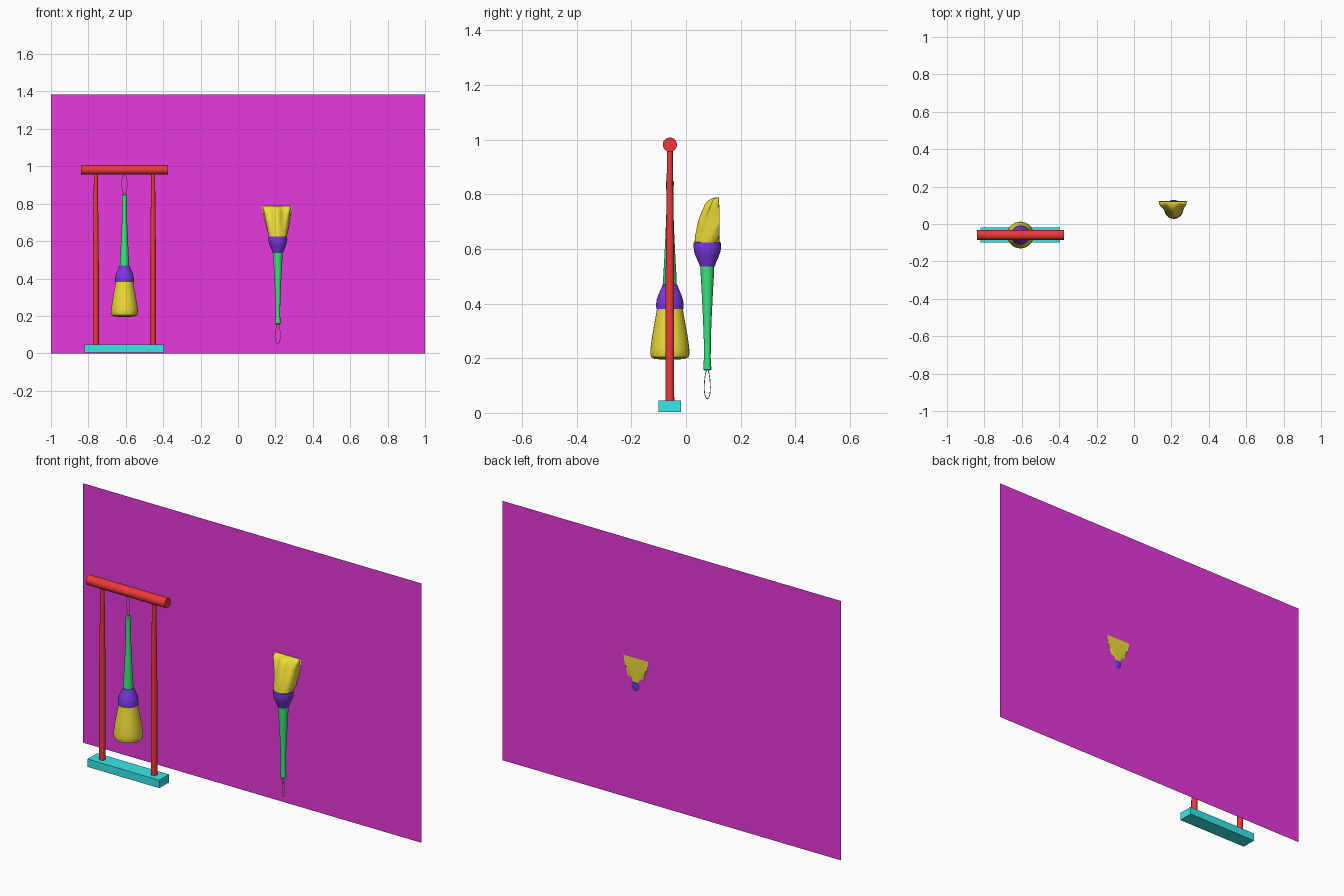
import bpy, bmesh, math
from mathutils import Matrix

if "Cube" in bpy.data.objects:
    bpy.data.objects.remove(bpy.data.objects["Cube"])


def material(name, rgb):
    m = bpy.data.materials.new(name)
    m.diffuse_color = (*rgb, 1)
    m.use_nodes = True
    m.node_tree.nodes["Principled BSDF"].inputs["Base Color"].default_value = m.diffuse_color
    return m


MAGENTA = material("wall_magenta", (0.8, 0.04, 0.72))
RED = material("frame_red", (0.85, 0.04, 0.04))
CYAN = material("base_cyan", (0.04, 0.8, 0.8))
GREEN = material("handle_green", (0.04, 0.8, 0.2))
BLUE = material("ferrule_blue", (0.2, 0.04, 0.75))
YELLOW = material("bristle_yellow", (0.85, 0.72, 0.04))


def finish(name, bm, mat, smooth=True):
    bmesh.ops.recalc_face_normals(bm, faces=bm.faces)
    me = bpy.data.meshes.new(name)
    bm.to_mesh(me)
    bm.free()
    ob = bpy.data.objects.new(name, me)
    bpy.context.collection.objects.link(ob)
    if mat:
        me.materials.append(mat)
    if smooth:
        bpy.ops.object.select_all(action='DESELECT')
        ob.select_set(True)
        bpy.context.view_layer.objects.active = ob
        bpy.ops.object.shade_smooth_by_angle(angle=math.radians(40))
    return ob


def loft(name, rings, mat, matrix=Matrix()):
    """Skin a list of point rings and cap both ends."""
    bm = bmesh.new()
    rows = [[bm.verts.new(p) for p in ring] for ring in rings]
    n = len(rows[0])
    for a, b in zip(rows, rows[1:]):
        for i in range(n):
            j = (i + 1) % n
            bm.faces.new((a[i], a[j], b[j], b[i]))
    bm.faces.new(rows[0])
    bm.faces.new(rows[-1])
    bm.transform(matrix)
    return finish(name, bm, mat)


def lathe(name, profile, mat, matrix=Matrix(), n=32):
    rings = [[(r * math.cos(2 * math.pi * i / n), r * math.sin(2 * math.pi * i / n), z)
              for i in range(n)] for r, z in profile]
    return loft(name, rings, mat, matrix)


def brush(prefix, matrix, loop_turn):
    """Loop, handle and ferrule, running up from the loop tip at z = 0."""
    cu = bpy.data.curves.new(prefix + "_hanging_loop", 'CURVE')
    cu.dimensions = '3D'
    cu.bevel_depth = 0.0015
    cu.bevel_resolution = 1
    sp = cu.splines.new('POLY')
    sp.points.add(23)
    for i, p in enumerate(sp.points):
        a = 2 * math.pi * i / 24
        w = 0.017 * math.cos(a) * (1 - 0.25 * math.sin(a))
        p.co = (w * math.cos(loop_turn), w * math.sin(loop_turn), 0.056 + 0.054 * math.sin(a), 1)
    sp.use_cyclic_u = True
    ob = bpy.data.objects.new(prefix + "_hanging_loop", cu)
    bpy.context.collection.objects.link(ob)
    ob.matrix_world = matrix
    lathe(prefix + "_handle", [(0.011, 0.105), (0.0145, 0.109), (0.0145, 0.118), (0.0125, 0.15),
                               (0.013, 0.22), (0.016, 0.30), (0.021, 0.40), (0.0245, 0.46),
                               (0.025, 0.487)], GREEN, matrix)
    lathe(prefix + "_ferrule", [(0.022, 0.484), (0.027, 0.486), (0.032, 0.50), (0.042, 0.522),
                                (0.048, 0.54), (0.0505, 0.557), (0.0495, 0.574), (0.046, 0.575)],
          BLUE, matrix)


# wall
WALL_Y = 0.122
bm = bmesh.new()
bm.faces.new([bm.verts.new(p) for p in
              ((-1, WALL_Y, 0), (1, WALL_Y, 0), (1, WALL_Y, 1.385), (-1, WALL_Y, 1.385))])
finish("wall", bm, MAGENTA, False)

# stand: base, two posts, top bar
SY, SX = -0.059, -0.607
bm = bmesh.new()
bmesh.ops.create_cube(bm, size=1, matrix=Matrix.Translation((SX, SY, 0.025))
                      @ Matrix.Diagonal((0.425, 0.082, 0.042, 1)))
finish("stand_base", bm, CYAN, False)
for side, s in (("left", -1), ("right", 1)):
    lathe(side + "_post", [(0.016, 0.045), (0.0155, 0.5), (0.0105, 0.97)], RED,
          Matrix.Translation((SX + s * 0.153, SY, 0)))
lathe("top_bar", [(0.026, -0.233), (0.026, 0.233)], RED,
      Matrix.Translation((SX, SY, 0.982)) @ Matrix.Rotation(math.pi / 2, 4, 'Y'))

# hanging brush with full round bristles
hang = Matrix.Translation((SX, SY, 0.955)) @ Matrix.Rotation(math.pi, 4, 'X')
brush("hanging", hang, 0.5)
lathe("hanging_bristles", [(0.047, 0.572), (0.049, 0.585), (0.057, 0.63), (0.066, 0.68),
                           (0.071, 0.72), (0.0715, 0.742), (0.068, 0.751), (0.055, 0.757),
                           (0.03, 0.76)], YELLOW, hang)

# painting brush, bristles splayed flat against the wall
BX, BY = 0.213, 0.078
paint = Matrix.Translation((BX, BY, 0.05))
brush("painting", paint, -0.7)
N = 64
rings = []
# height, half width, front y, ripple depth, x shift
for z, w, front, rip, dx in ((0.620, 0.047, 0.031, 0.0, 0), (0.650, 0.054, 0.034, 0.02, 0),
                             (0.700, 0.064, 0.044, 0.06, -0.002), (0.740, 0.072, 0.058, 0.12, -0.004),
                             (0.765, 0.078, 0.070, 0.16, -0.005), (0.779, 0.081, 0.083, 0.18, -0.006),
                             (0.786, 0.078, 0.097, 0.16, -0.006), (0.789, 0.070, 0.110, 0.1, -0.006)):
    flat = min(1, max(0, (z - 0.62) / 0.08))
    cy = BY * (1 - flat) + WALL_Y * flat
    ring = []
    for i in range(N):
        a = 2 * math.pi * i / N
        c, s = math.cos(a), math.sin(a)
        fold = 1 - rip * (1 + math.cos(6 * (a + math.pi / 2) + math.pi)) if s < 0 else 1
        x = BX + dx + w * c * (1 - 0.3 * (1 - fold))
        y = cy + (cy - front) * s * fold
        back = WALL_Y + (0.0006 if z < 0.75 else -0.0004)
        ring.append((x, min(y, back), z))
    rings.append(ring)
loft("painting_bristles", rings, YELLOW)
